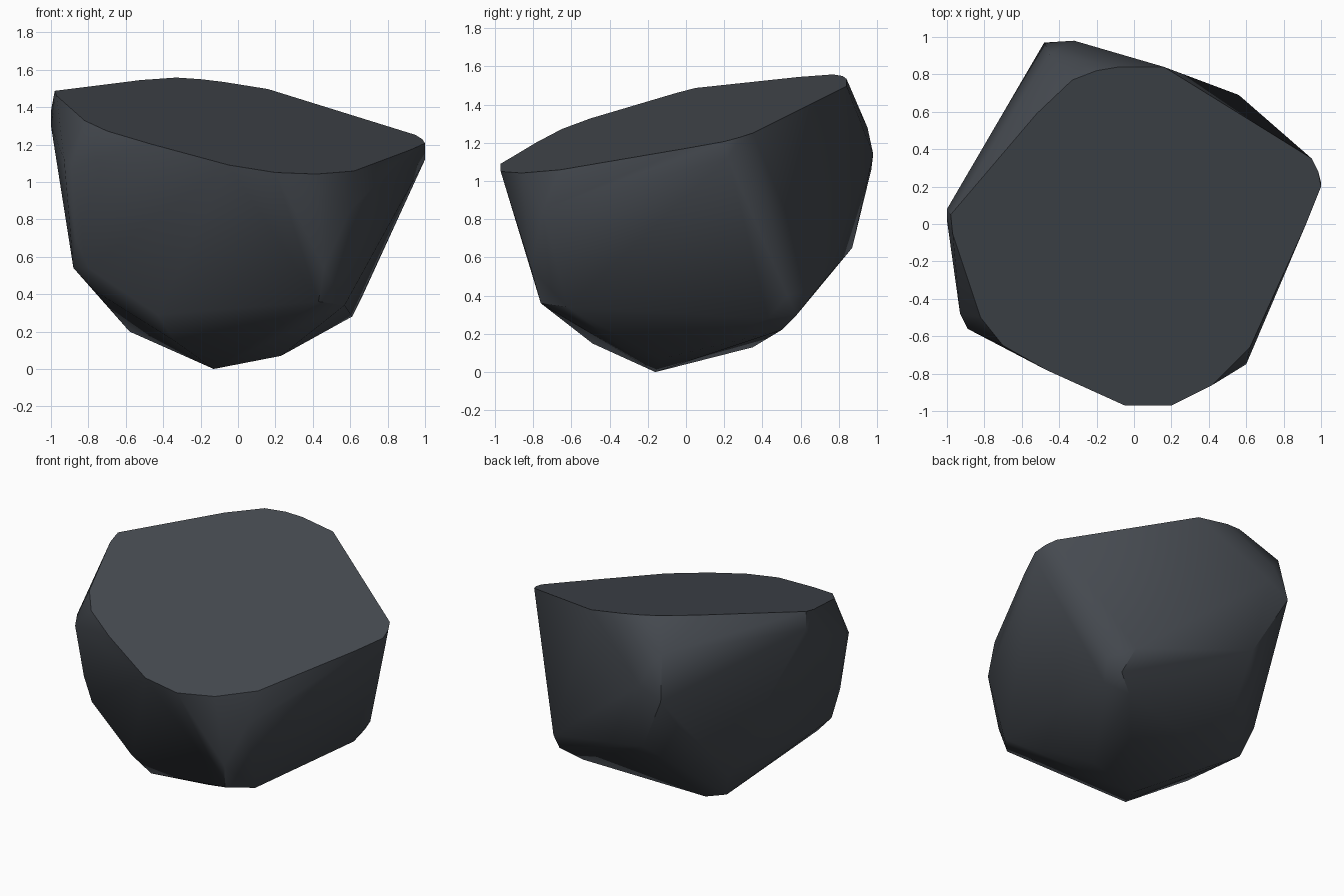
import bpy
import bmesh
import math

# Remove the default object
default_cube = bpy.data.objects.get("Cube")
if default_cube:
    bpy.data.objects.remove(default_cube, do_unlink=True)


def make_material(name, colour):
    material = bpy.data.materials.new(name)
    material.use_nodes = True
    material.diffuse_color = colour
    shader = material.node_tree.nodes["Principled BSDF"]
    shader.inputs["Base Color"].default_value = colour
    shader.inputs["Roughness"].default_value = 0.9
    return material


def sheared_height(x, y):
    """Height of the tilted flat cut across the top of the rock."""
    return 1.318 - 0.16 * x + 0.243 * y


def build_hull(name, points, material):
    """Wrap the corner points in a tight convex skin with clean flat facets."""
    mesh = bpy.data.meshes.new(name)
    bm = bmesh.new()
    for point in points:
        bm.verts.new(point)
    result = bmesh.ops.convex_hull(bm, input=bm.verts[:], use_existing_faces=False)
    unused = set(result["geom_interior"]) | set(result["geom_unused"])
    loose = [item for item in unused if isinstance(item, bmesh.types.BMVert)]
    bmesh.ops.delete(bm, geom=loose, context="VERTS")
    bmesh.ops.dissolve_limit(bm, angle_limit=math.radians(1),
                             verts=bm.verts[:], edges=bm.edges[:])
    bmesh.ops.recalc_face_normals(bm, faces=bm.faces[:])
    bm.to_mesh(mesh)
    bm.free()
    mesh.materials.append(material)
    rock = bpy.data.objects.new(name, mesh)
    bpy.context.collection.objects.link(rock)
    return rock


# Outline of the flat top, seen from above
top_outline = [
    (-.05, -.97), (.2, -.97), (.42, -.86), (.62, -.66), (.92, 0), (1, .2),
    (.985, .28), (.95, .35), (.16, .84), (-.08, .84), (-.2, .82), (-.33, .77),
    (-.52, .59), (-.8, .26), (-.98, .05), (-.97, -.05), (-.82, -.5),
    (-.7, -.65), (-.47, -.78),
]
top_corners = [(x, y, sheared_height(x, y)) for x, y in top_outline]

# Blunted corners around the flanks
back_corners = [
    (-.32, .98, 1.14), (-.48, .97, 1.06), (-.45, .91, 1.37),
    (-.38, .95, 1.28), (-.27, .87, .65), (-.64, .44, .4),
]
left_corners = [
    (1, .22, 1.12), (.67, .53, .4), (.56, .69, .44), (.59, .58, .3),
    (.46, .5, .22), (.61, .43, .28),
]
front_corners = [
    (.6, -.75, .85), (.46, -.81, .54), (.43, -.76, .36), (.57, -.62, .34),
]
right_corners = [
    (-1, .08, 1.38), (-1, .02, 1.3), (-.93, -.48, 1.12), (-.89, -.56, 1.08),
    (-.87, -.49, .7), (-.88, -.38, .54), (-.8, -.5, .54), (-.77, -.38, .42),
]

# Pointed underside
base_corners = [
    (-.13, -.16, 0), (.23, -.13, .07), (-.4, .35, .13), (-.58, .37, .2),
    (-.34, -.49, .15), (-.43, -.58, .29),
]

# Assemble the rock
stone = make_material("dark slate stone", (.06, .068, .08, 1))
rock = build_hull(
    "rock",
    top_corners + back_corners + left_corners
    + front_corners + right_corners + base_corners,
    stone,
)

# Soft blunted corners, crisp main edges
bpy.ops.object.select_all(action="DESELECT")
bpy.context.view_layer.objects.active = rock
rock.select_set(True)
bpy.ops.object.shade_smooth_by_angle(angle=math.radians(35))
